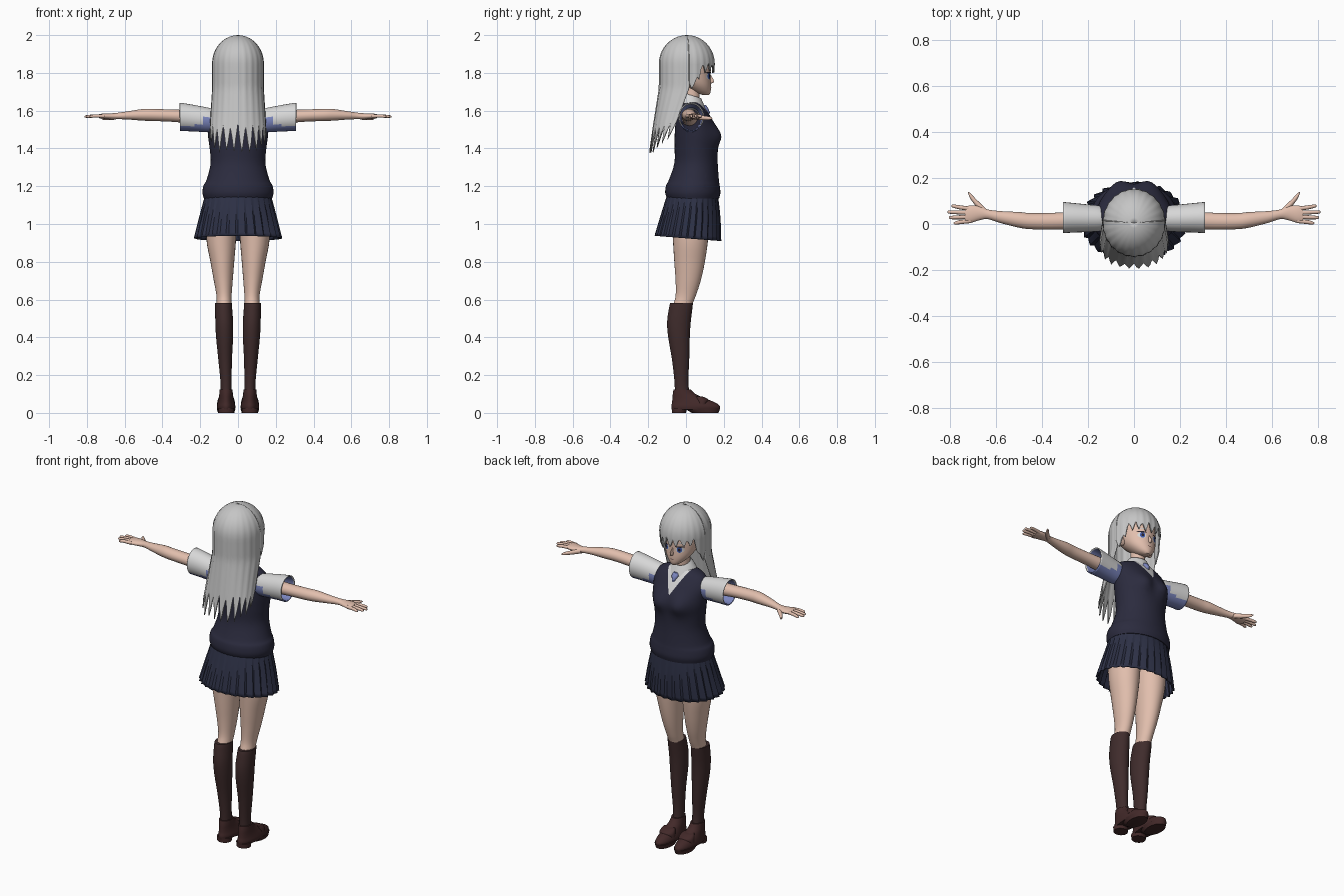
import bpy, bmesh, math, random
from mathutils import Vector
from mathutils.bvhtree import BVHTree

random.seed(4)
cube = bpy.data.objects.get("Cube")
if cube:
    bpy.data.objects.remove(cube)


def material(name, *rgb):
    m = bpy.data.materials.new(name)
    m.use_nodes = True
    m.diffuse_color = (*rgb, 1)
    m.node_tree.nodes["Principled BSDF"].inputs["Base Color"].default_value = (*rgb, 1)
    return m


HAIR = material("silver hair", .56, .56, .56)
SHIRT = material("white shirt", .68, .68, .68)
SHADE = material("blue shirt shade", .2, .24, .52)
VEST = material("navy vest", .024, .024, .048)
SKIRT = material("navy skirt", .026, .03, .06)
SKIN = material("skin", .76, .52, .42)
SOCK = material("brown sock", .05, .025, .025)
SHOE = material("brown shoe", .055, .022, .022)
IRIS = material("blue iris", .05, .1, .4)
LASH = material("dark lash", .02, .015, .02)


def finish(name, bm, mats, mirror=False, thick=0, angle=40):
    bmesh.ops.recalc_face_normals(bm, faces=bm.faces)
    me = bpy.data.meshes.new(name)
    bm.to_mesh(me)
    bm.free()
    for m in mats:
        me.materials.append(m)
    me.shade_smooth()
    me.set_sharp_from_angle(angle=math.radians(angle))
    ob = bpy.data.objects.new(name, me)
    bpy.context.collection.objects.link(ob)
    if thick:
        ob.modifiers.new("Thickness", "SOLIDIFY").thickness = thick
    if mirror:
        ob.modifiers.new("Mirror", "MIRROR").use_mirror_merge = False
    return ob


def smooth_rings(rings, steps):
    """Spline through the rings."""
    out = []
    for k in range(len(rings) - 1):
        p0, p1 = rings[max(k - 1, 0)], rings[k]
        p2, p3 = rings[k + 1], rings[min(k + 2, len(rings) - 1)]
        for s in range(steps):
            t = s / steps
            out.append([b + t / 2 * (c - a + t * (2*a - 5*b + 4*c - d + t * (3*(b - c) + d - a)))
                        for a, b, c, d in zip(p0, p1, p2, p3)])
    return out + [list(rings[-1])]


def skin_grid(bm, rows, closed):
    for low, high in zip(rows, rows[1:]):
        n = len(low)
        for i in range(n if closed else n - 1):
            j = (i + 1) % n
            bm.faces.new((low[i], low[j], high[j], high[i]))


def loft(rings, axis="z", n=28, steps=4, cap=True, mod=None):
    """Elliptic rings (position, centre a, centre b, radius a, radius b) along an axis."""
    bm = bmesh.new()
    rows = []
    path = smooth_rings(rings, steps)
    for k, (p, a, b, ra, rb) in enumerate(path):
        row = []
        for i in range(n):
            t = math.tau * i / n
            f = mod(i, k / (len(path) - 1)) if mod else 1
            u, v = a + ra * f * math.cos(t), b + rb * f * math.sin(t)
            row.append(bm.verts.new((u, v, p) if axis == "z" else (p, u, v)))
        rows.append(row)
    skin_grid(bm, rows, True)
    if cap:
        bm.faces.new(rows[0])
        bm.faces.new(rows[-1])
    return bm


def upright(rings):
    """Turn (z, centre x, half width, back, front) into loft rings."""
    return [(z, x, (b + f) / 2, w, (f - b) / 2) for z, x, w, b, f in rings]


# Head, nose, ears and neck
head = finish("head", loft(upright([
    (1.683, 0, .014, .09, .122), (1.70, 0, .042, .04, .13), (1.735, 0, .073, -.01, .132),
    (1.78, 0, .092, -.06, .13), (1.84, 0, .1, -.1, .13), (1.91, 0, .09, -.09, .11),
    (1.97, 0, .04, -.03, .06)])), [SKIN])
finish("nose", loft(upright([(1.745, 0, .006, .11, .138), (1.755, 0, .008, .11, .15),
                             (1.79, 0, .005, .11, .132)]), n=10), [SKIN])
finish("ears", loft([(.085, .01, 1.775, .015, .025), (.108, .005, 1.78, .02, .034),
                     (.115, .005, 1.78, .012, .022)], "x", 14), [SKIN], True)
finish("neck", loft(upright([(1.58, 0, .06, -.03, .075), (1.64, 0, .04, -.01, .07),
                             (1.73, 0, .038, -.01, .075)])), [SKIN])

# Painted face details, laid on the head surface
bpy.context.view_layer.update()
face = BVHTree.FromObject(head, bpy.context.evaluated_depsgraph_get())


def face_plate(name, x, z, rx, rz, lift, mat, mirror=True):
    bm = bmesh.new()
    rows = []
    for r in (.02, .5, 1):
        row = []
        for i in range(20):
            t = math.tau * i / 20
            px, pz = x + rx * r * math.cos(t), z + rz * r * math.sin(t)
            hit = face.ray_cast(Vector((px, 1, pz)), Vector((0, -1, 0)))[0]
            row.append(bm.verts.new((px, hit.y + lift, pz)))
        rows.append(row)
    skin_grid(bm, rows, True)
    bm.faces.new(rows[0])
    finish(name, bm, [mat], mirror)


face_plate("eye_whites", .043, 1.783, .021, .018, .002, SHIRT)
face_plate("irises", .042, 1.783, .013, .017, .0035, IRIS)
face_plate("pupils", .042, 1.783, .006, .009, .005, LASH)
face_plate("eyelashes", .045, 1.801, .024, .004, .005, LASH)
face_plate("eyebrows", .045, 1.822, .022, .002, .003, HAIR)
face_plate("mouth", 0, 1.722, .014, .0015, .002, SHOE, False)


# Hair shells: a dome that falls straight down into pointed locks
def hair_shell(name, start, end, cols, tip):
    bm = bmesh.new()
    columns = []
    for c in range(cols + 1):
        deg = start + (end - start) * c / cols
        t = math.radians(deg)
        bottom = tip(deg, abs(c % 4 - 2) / 2)
        col = []
        for k in range(29):
            if k <= 10:
                a = math.pi / 2 * k / 10
                r, z = math.sin(a), 1.85 + .15 * math.cos(a)
            else:
                r, z = 1, 1.85 + (bottom - 1.85) * (k - 10) / 18
            fall = max(0, 1.72 - z)
            r *= 1 + .012 * math.cos(t * 23) * min(1, k / 10)
            col.append(bm.verts.new((r * (.136 + .06 * fall) * math.sin(t),
                                     .005 - .36 * fall - r * (.147 - .2 * fall) * math.cos(t), z)))
        columns.append(col)
    skin_grid(bm, columns, False)
    bmesh.ops.remove_doubles(bm, verts=bm.verts, dist=.0005)
    finish(name, bm, [HAIR], thick=.006, angle=60)


def back_tip(deg, notch):
    side = abs(deg) / 95
    return 1.37 + .09 * side ** 2 + (.15 - .05 * side) * notch + random.uniform(-.012, .02)


def bang_tip(deg, notch):
    d = abs(deg - 180)
    base = 1.805 if d < 58 else 1.805 - .09 * min(1, (d - 58) / 14)
    return base + .045 * notch + random.uniform(-.012, .012)


hair_shell("back_hair", -95, 95, 48, back_tip)
hair_shell("bangs", 93, 267, 44, bang_tip)

# Knitted vest with a V neck cut into the front
vest = loft(upright([
    (1.135, 0, .18, -.10, .175), (1.165, 0, .188, -.11, .182), (1.205, 0, .182, -.105, .178),
    (1.235, 0, .166, -.09, .174), (1.32, 0, .145, -.062, .168), (1.40, 0, .15, -.06, .168),
    (1.46, 0, .158, -.06, .17), (1.51, 0, .162, -.058, .16), (1.56, 0, .165, -.052, .135),
    (1.60, 0, .15, -.045, .11), (1.625, 0, .12, -.035, .092), (1.65, 0, .05, -.01, .078)]), n=48)
for v in vest.verts:
    if v.co.y > 0:
        v.co.y += .027 * math.exp(-((abs(v.co.x) - .07) / .05) ** 2 - ((v.co.z - 1.465) / .055) ** 2)
SLOPE, APEX = .53, 1.515
for s in (1, -1):
    bmesh.ops.bisect_plane(vest, geom=vest.verts[:] + vest.edges[:] + vest.faces[:],
                           plane_co=(0, 0, APEX), plane_no=(s, 0, -SLOPE))
for f in vest.faces:
    c = f.calc_center_median()
    f.material_index = int(c.y > .03 and abs(c.x) < (c.z - APEX) * SLOPE)
finish("vest", vest, [VEST, SHIRT])

# Shirt collar, lower at the front
collar = loft(upright([(1.64, 0, .078, -.04, .105), (1.67, 0, .06, -.025, .09),
                       (1.69, 0, .046, -.016, .08)]), cap=False)
for v in collar.verts:
    v.co.z -= .3 * max(0, v.co.y)
finish("collar", collar, [SHIRT], thick=.005)
knot = loft(upright([(1.585, 0, .008, .09, .128), (1.612, 0, .02, .085, .118),
                     (1.63, 0, .012, .08, .105)]), n=12)
finish("collar_knot", knot, [SHADE])

# Sleeves with a blue underside
sleeve = loft([(.12, .022, 1.55, .045, .055), (.15, .024, 1.55, .056, .064),
               (.2, .025, 1.556, .06, .068), (.26, .027, 1.563, .064, .072),
               (.308, .028, 1.567, .068, .075)], "x", cap=False)
bmesh.ops.recalc_face_normals(sleeve, faces=sleeve.faces)
for f in sleeve.faces:
    c = f.calc_center_median()
    f.material_index = int(c.z < 1.522 or (c.x < .18 and c.z < 1.57))
finish("sleeves", sleeve, [SHIRT, SHADE], True, .006)
lining = loft([(.2, .026, 1.557, .05, .058), (.305, .028, 1.567, .06, .067)], "x", cap=False)
finish("sleeve_linings", lining, [SHADE], True)

# Arms and hands
finish("arms", loft([
    (.14, .02, 1.56, .042, .042), (.32, .013, 1.572, .037, .033), (.44, .012, 1.577, .035, .032),
    (.5, .018, 1.578, .034, .031), (.58, .03, 1.575, .026, .022), (.635, .042, 1.572, .021, .017),
    (.67, .047, 1.57, .03, .016), (.71, .043, 1.571, .038, .014),
    (.735, .04, 1.571, .034, .011)], "x", 20), [SKIN], True)
for label, y, tip_y, reach in (("index", .066, .078, .795), ("middle", .049, .052, .812),
                               ("ring", .031, .028, .806), ("little", .013, .004, .785)):
    finish(label + "_fingers", loft([
        (.71, y, 1.571, .009, .01), (.755, (y + tip_y) / 2, 1.572, .009, .009),
        (reach - .008, tip_y, 1.569, .007, .007), (reach, tip_y, 1.568, .002, .002)],
        "x", 10), [SKIN], True)
finish("thumbs", loft([(.645, .052, 1.567, .016, .014), (.685, .09, 1.562, .016, .012),
                       (.712, .122, 1.56, .012, .009), (.722, .137, 1.56, .003, .003)],
                      "x", 12), [SKIN], True)


# Pleated skirt
def pleat(i, u):
    return 1 + (.01 + .05 * (1 - u)) * ((i % 4) / 3 - .5)


skirt = loft(upright([(.925, 0, .228, -.162, .182), (1.04, 0, .202, -.132, .18),
                      (1.16, 0, .172, -.098, .168)]), n=112, cap=False, mod=pleat)
for v in skirt.verts:
    v.co.z -= .08 * v.co.y * (1.16 - v.co.z) / .235
finish("skirt", skirt, [SKIRT], thick=.004, angle=20)

# Legs and knee socks
finish("legs", loft(upright([
    (1.12, .085, .08, -.08, .13), (.93, .089, .079, -.07, .118), (.8, .083, .063, -.062, .1),
    (.7, .078, .05, -.055, .078), (.62, .074, .04, -.055, .052), (.56, .074, .039, -.07, .03),
    (.45, .072, .04, -.085, .015)])), [SKIN], True)
finish("socks", loft(upright([
    (.05, .063, .03, -.06, .03), (.15, .063, .029, -.06, .013), (.28, .068, .036, -.074, .017),
    (.4, .071, .045, -.094, .02), (.48, .073, .047, -.1, .025), (.555, .076, .045, -.09, .034),
    (.582, .077, .044, -.083, .037)])), [SOCK], True)

# Loafers
finish("shoes", loft(upright([
    (.018, .063, .047, -.076, .178), (.035, .063, .049, -.078, .18), (.055, .063, .045, -.074, .155),
    (.075, .063, .04, -.072, .105), (.1, .063, .036, -.07, .05), (.125, .063, .034, -.066, .025)]),
    n=32), [SHOE], True)
finish("shoe_heels", loft(upright([(0, .063, .04, -.074, .0), (.025, .063, .042, -.075, .005)]),
                          steps=1), [SHOE], True)
finish("shoe_soles", loft(upright([(0, .063, .043, .03, .172), (.024, .063, .05, -.01, .181)]),
                          steps=1), [SHOE], True)
finish("shoe_straps", loft(upright([(.045, .063, .048, .055, .115), (.07, .063, .044, .045, .12),
                                    (.088, .063, .035, .045, .085)])), [SHOE], True)
